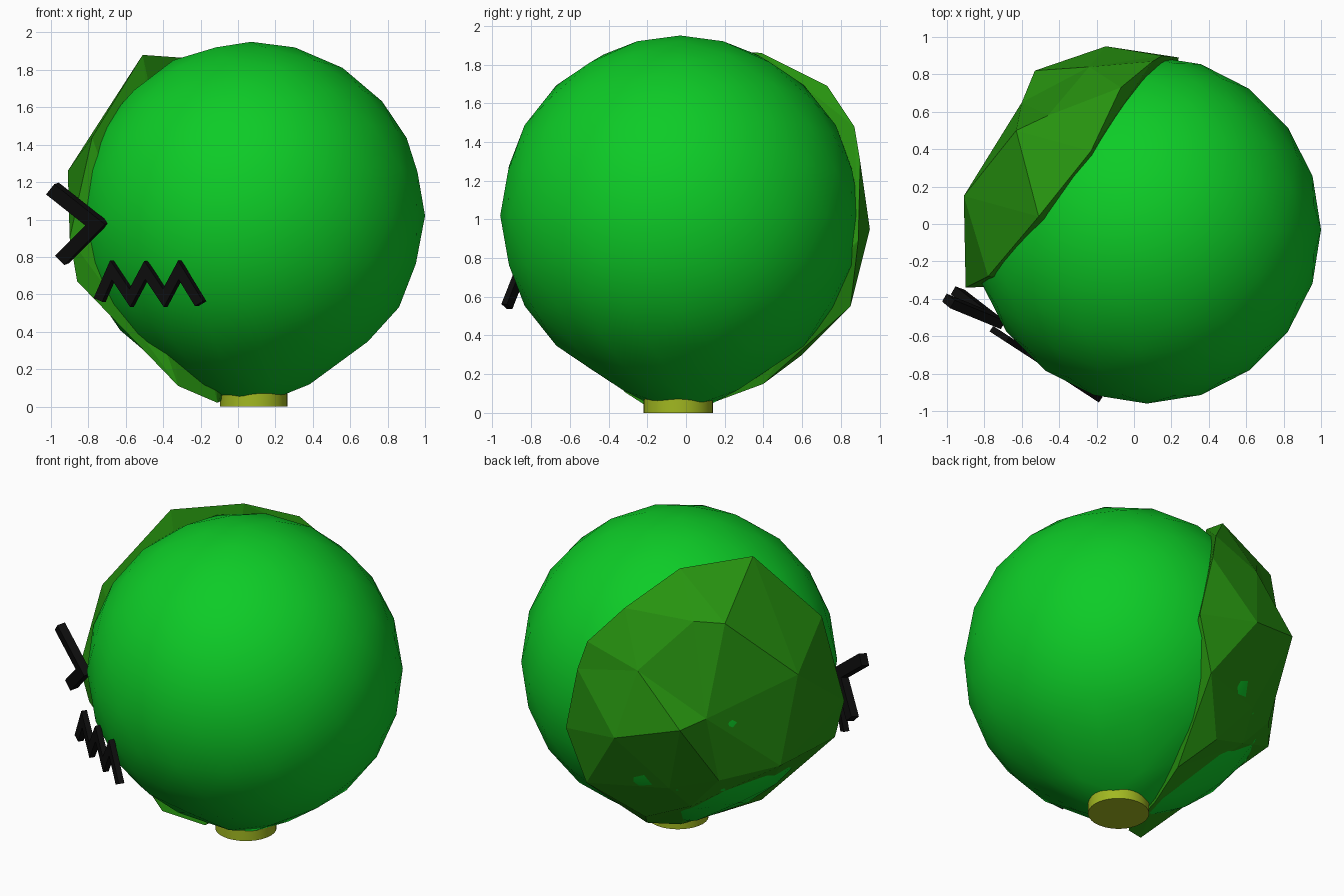
import bpy
import bmesh
import math
from mathutils import Vector

default_cube = bpy.data.objects.get("Cube")
if default_cube:
    bpy.data.objects.remove(default_cube, do_unlink=True)

CENTRE = Vector((0.07, -0.03, 1.02))
RADIUS = 0.93


def material(name, colour):
    mat = bpy.data.materials.new(name)
    mat.use_nodes = True
    rgba = (*colour, 1)
    mat.diffuse_color = rgba
    mat.node_tree.nodes["Principled BSDF"].inputs["Base Color"].default_value = rgba
    return mat


def add_object(name, bm, mat, smooth=False):
    """Turn a finished bmesh into a scene object."""
    bmesh.ops.recalc_face_normals(bm, faces=bm.faces)
    for face in bm.faces:
        face.smooth = smooth
    mesh = bpy.data.meshes.new(name)
    bm.to_mesh(mesh)
    bm.free()
    mesh.materials.append(mat)
    obj = bpy.data.objects.new(name, mesh)
    bpy.context.collection.objects.link(obj)
    return obj


bright_green = material("bright green", (0.004, 0.6, 0.02))
leaf_green = material("leaf green", (0.02, 0.29, 0.005))
olive_yellow = material("olive yellow", (0.36, 0.48, 0.015))
black = material("black", (0.004, 0.004, 0.004))

# Round body, pinched towards the stem
bm = bmesh.new()
bmesh.ops.create_icosphere(bm, subdivisions=3, radius=RADIUS)
for v in bm.verts:
    if v.co.z < -0.88 * RADIUS:
        v.co.x *= 0.75
        v.co.y *= 0.75
        v.co.z -= 0.07
    v.co += CENTRE
add_object("body", bm, bright_green, smooth=True)

# Stem disc with a wavy upper rim
bm = bmesh.new()
bmesh.ops.create_cone(bm, cap_ends=True, segments=32, radius1=0.18, radius2=0.18, depth=0.08)
for v in bm.verts:
    if v.co.z > 0:
        v.co.z += 0.012 * math.cos(4 * math.atan2(v.co.y, v.co.x))
    v.co += Vector((0.085, -0.04, 0.04))
stem = add_object("stem", bm, olive_yellow, smooth=True)
bpy.context.view_layer.objects.active = stem
stem.select_set(True)
bpy.ops.object.shade_smooth_by_angle(angle=math.radians(40))
stem.select_set(False)

# Faceted leaf shell: tips joined in order of direction around the body
upper_rim = [(-.51, .04, 1.88), (-.23, .39, 1.86), (-.07, .73, 1.69), (.1, .87, 1.48),
             (.15, .9, 1.3), (.24, .89, .89), (-.78, -.28, 1.44), (-.9, -.34, .9)]
lower_rim = [(.12, .85, .55), (-.13, .6, .3), (0, .4, .15), (-.05, .13, .05),
             (-.11, -.18, .02), (-.32, -.32, .11), (-.86, -.3, .67)]
folds = [(-.63, .5, 1.65), (-.46, .58, 1.65), (-.6, .65, 1.08), (-.91, .15, 1.26),
         (-.84, .23, .68), (-.24, .84, 1.37), (-.15, .95, .95), (-.53, .82, 1.05),
         (-.4, .52, .41), (-.35, .67, .57), (-.6, .52, .63)]
bm = bmesh.new()
reach = {}
for tip in upper_rim + lower_rim + folds:
    offset = Vector(tip) - CENTRE
    reach[bm.verts.new(offset.normalized())] = offset
bmesh.ops.convex_hull(bm, input=list(bm.verts))
for v, offset in reach.items():
    v.co = CENTRE + offset
add_object("leaf_shell", bm, leaf_green)


def ribbon(name, path, width, depth, slope, lean, start_y):
    """Mitred strip following (x, z) points on a slanted upright plane."""
    points = [Vector(p) for p in path]
    sides = []
    for a, b in zip(points, points[1:]):
        d = (b - a).normalized()
        sides.append(Vector((-d.y, d.x)))
    out = Vector((slope, -1, lean)).normalized() * depth
    bm = bmesh.new()
    rings = []
    for i, p in enumerate(points):
        before, after = sides[max(i - 1, 0)], sides[min(i, len(sides) - 1)]
        mitre = (before + after) / (1 + before.dot(after)) * width / 2
        ring = []
        for q, lift in ((p + mitre, 0), (p - mitre, 0), (p - mitre, 1), (p + mitre, 1)):
            y = start_y + slope * (q.x - points[0].x) + lean * (q.y - points[0].y)
            ring.append(bm.verts.new(Vector((q.x, y, q.y)) + out * lift))
        rings.append(ring)
    for r, s in zip(rings, rings[1:]):
        for k in range(4):
            n = (k + 1) % 4
            bm.faces.new((r[k], r[n], s[n], s[k]))
    bm.faces.new(rings[0])
    bm.faces.new(rings[-1])
    return add_object(name, bm, black)


# Arrow-shaped eye and zigzag mouth
ribbon("right_eye", [(-.98, 1.17), (-.74, .98), (-.93, .79)], 0.07, 0.05, -0.57, -0.2, -0.39)
zigzag = [(-.73, .57)]
for step in range(3):
    x = -.66 + step * 0.18
    zigzag += [(x, .73), (x + 0.1, .58)]
zigzag[-1] = (-.19, .55)
ribbon("mouth", zigzag, 0.05, 0.035, -0.65, 0, -0.56)
